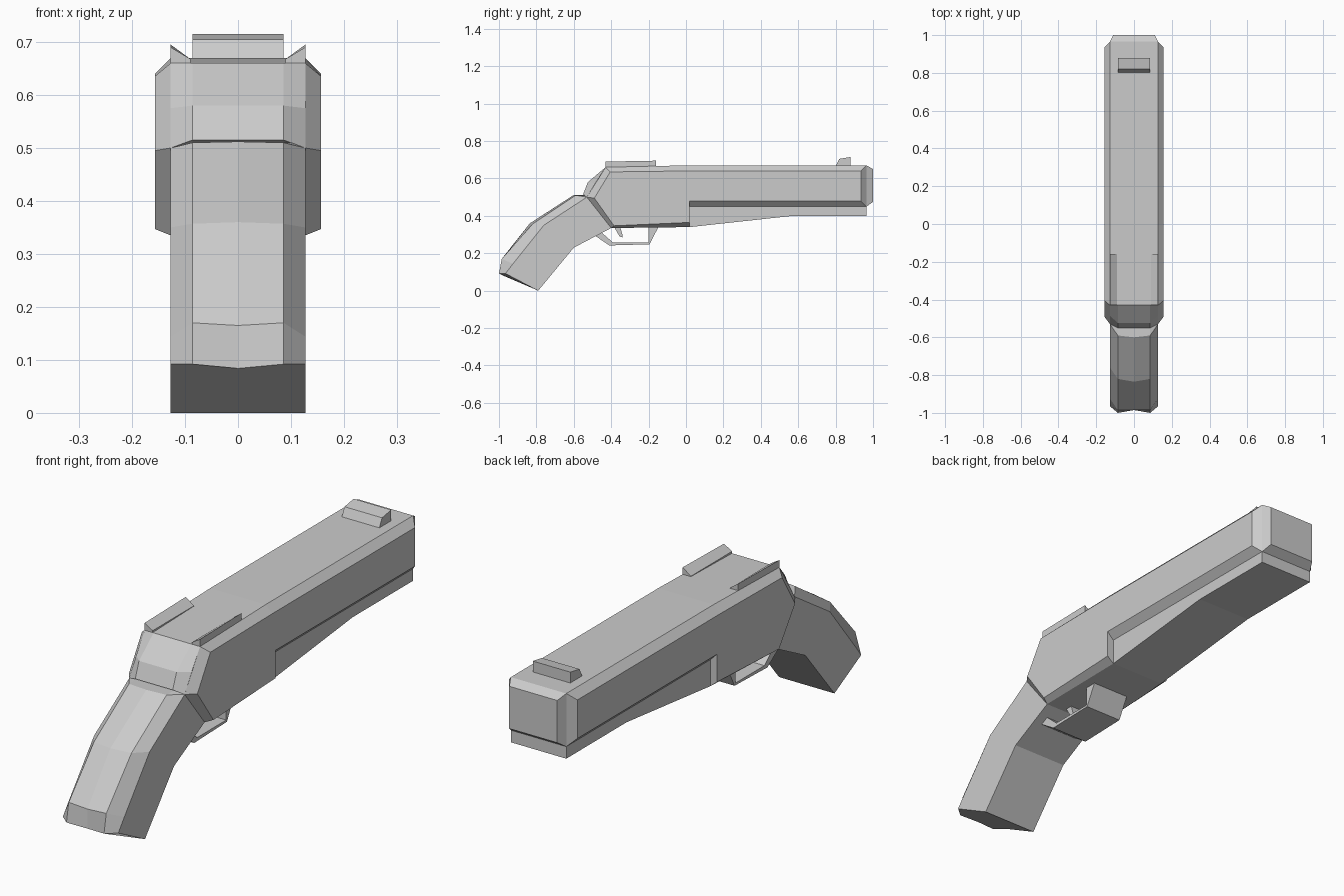
import bpy, bmesh

if "Cube" in bpy.data.objects:
    bpy.data.objects.remove(bpy.data.objects["Cube"])


def loft(name, rings):
    """Skin a list of equal-length closed rings and cap both ends."""
    bm = bmesh.new()
    loops = [[bm.verts.new(p) for p in ring] for ring in rings]
    n = len(rings[0])
    for a, b in zip(loops, loops[1:]):
        for i in range(n):
            j = (i + 1) % n
            bm.faces.new((a[i], a[j], b[j], b[i]))
    bm.faces.new(loops[0])
    bm.faces.new(loops[-1][::-1])
    bmesh.ops.recalc_face_normals(bm, faces=bm.faces)
    mesh = bpy.data.meshes.new(name)
    bm.to_mesh(mesh)
    bm.free()
    ob = bpy.data.objects.new(name, mesh)
    bpy.context.collection.objects.link(ob)
    return ob


def at_x(profile, x):
    return [(x, y, z) for y, z in profile]


def prism(name, profile, half):
    return loft(name, [at_x(profile, -half), at_x(profile, half)])


def rect(y, half, z0, z1):
    return [(-half, y, z0), (half, y, z0), (half, y, z1), (-half, y, z1)]


W, SIDE, MID = 0.127, 0.157, 0.086

# barrel and receiver: one side profile with chamfered flanks
outer = [(-.43, .66), (-.53, .50), (-.40, .335), (.02, .34),
         (.02, .45), (.965, .45), (.965, .67), (0, .67)]
inner = [(-.405, .635), (-.49, .495), (-.385, .347), (.02, .365),
         (.02, .48), (.935, .48), (.935, .64), (0, .64)]
loft("body", [at_x(inner, -SIDE), at_x(outer, -W), at_x(outer, W), at_x(inner, SIDE)])

# tapered muzzle end
loft("muzzle", [rect(.965, W, .45, .67), rect(1.0, .11, .475, .65)])

# forend under the barrel
prism("forend", [(.02, .34), (.57, .40), (.965, .40), (.965, .455), (.02, .455)], W)

# raised back of the receiver, narrowing toward the grip
back = [(-.43, .66), (-.525, .58), (-.55, .515), (-.50, .50)]
edge = [(-.43, .66), (-.485, .575), (-.53, .50), (-.49, .49)]
loft("receiver_back", [at_x(edge, -W), at_x(back, -MID), at_x(back, MID), at_x(edge, W)])

# grip: stations of front, side, rear and centre ridge points (y, z)
stations = [
    ((-.79, 0), (-.965, .092), (-1.0, .092), (-.985, .084)),
    ((-.752, .046), (-.925, .144), (-.985, .17), (-.985, .165)),
    ((-.60, .23), (-.76, .35), (-.82, .357), (-.835, .36)),
    ((-.40, .335), (-.53, .50), (-.59, .51), (-.60, .512)),
    ((-.38, .36), (-.46, .51), (-.50, .51), (-.50, .51)),
]
loft("grip", [[(-W, *f), (-W, *s), (-MID, *r), (0, *c), (MID, *r), (W, *s), (W, *f)]
              for f, s, r, c in stations])

# trigger guard loop
prism("trigger_guard", [(-.51, .31), (-.41, .242), (-.195, .248), (-.145, .345),
                        (-.20, .345), (-.20, .257), (-.39, .257), (-.45, .31)], MID)

# trigger
prism("trigger", [(-.39, .35), (-.355, .29), (-.338, .285), (-.34, .30), (-.355, .35)], .04)

# front sight
prism("front_sight", [(.80, .665), (.82, .705), (.88, .715), (.88, .665)], MID)

# rear sight rails along both top edges
for name, s in (("left", -1), ("right", 1)):
    loft(f"{name}_sight_rail",
         [[(s * W, y, .655), (s * W, y, z), (s * .09, y, .668), (s * .09, y, .655)]
          for y, z in ((-.43, .69), (-.16, .695))])
